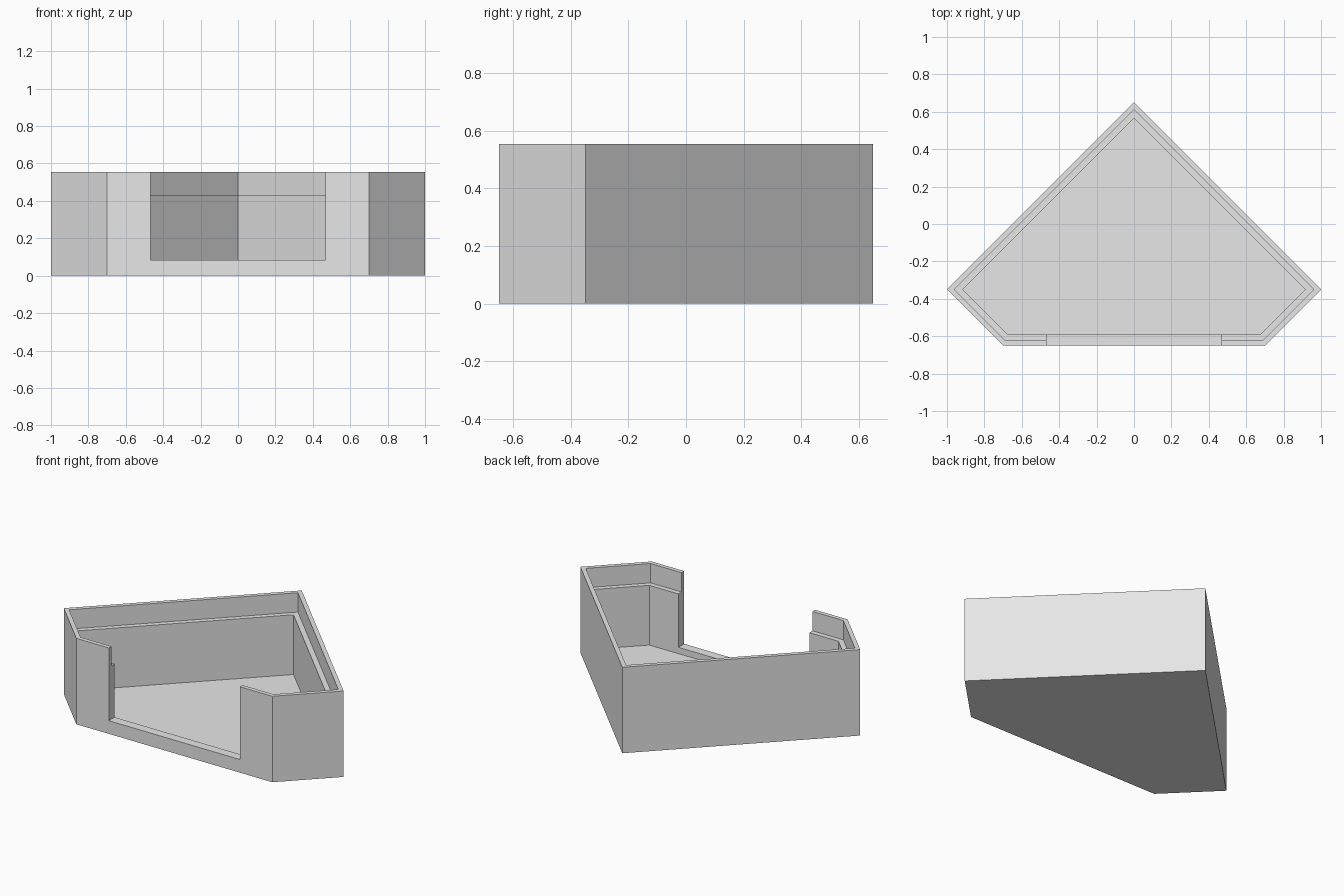
import bpy
import bmesh
from math import sqrt

cube = bpy.data.objects.get("Cube")
if cube:
    bpy.data.objects.remove(cube, do_unlink=True)

HEIGHT = 0.555
LEDGE_Z = 0.43
FLOOR_Z = 0.044
SILL_Z = 0.085
RIM = 0.027      # thickness of the upper wall
WALL = 0.059     # thickness of the wall under the ledge
OPENING = 0.468  # half width of the front opening

grey = bpy.data.materials.new("plain grey")
grey.use_nodes = True
grey.diffuse_color = (0.8, 0.8, 0.8, 1)
grey.node_tree.nodes["Principled BSDF"].inputs["Base Color"].default_value = (0.8, 0.8, 0.8, 1)


def outline(inset):
    """Five-sided corner plan, moved inwards by the inset."""
    d = inset * sqrt(2)
    side = (1 - d, -0.35)
    front = (0.7 + inset - d, -0.65 + inset)
    return [(0, 0.65 - d), (-side[0], side[1]), (-front[0], front[1]), front, side]


def make_object(name, bm):
    bmesh.ops.recalc_face_normals(bm, faces=bm.faces)
    mesh = bpy.data.meshes.new(name)
    bm.to_mesh(mesh)
    bm.free()
    mesh.materials.append(grey)
    obj = bpy.data.objects.new(name, mesh)
    bpy.context.collection.objects.link(obj)
    return obj


# Tray: outside wall, rim, ledge and floor joined ring by ring
bm = bmesh.new()
steps = [(0, 0), (0, HEIGHT), (RIM, HEIGHT), (RIM, LEDGE_Z), (WALL, LEDGE_Z), (WALL, FLOOR_Z)]
rings = [[bm.verts.new((x, y, z)) for x, y in outline(inset)] for inset, z in steps]
for low, high in zip(rings, rings[1:]):
    for i in range(5):
        j = (i + 1) % 5
        bm.faces.new((low[i], low[j], high[j], high[i]))
bm.faces.new(rings[0])
bm.faces.new(rings[-1])
tray = make_object("corner_tray", bm)

# Front opening cut down to the sill
bm = bmesh.new()
bmesh.ops.create_cube(bm, size=1)
for v in bm.verts:
    v.co.x *= 2 * OPENING
    v.co.y = -0.8 if v.co.y < 0 else -0.5
    v.co.z = SILL_Z if v.co.z < 0 else 0.7
cutter = make_object("opening_cutter", bm)
cutter.hide_render = True

cut = tray.modifiers.new("front_opening", 'BOOLEAN')
cut.operation = 'DIFFERENCE'
cut.solver = 'EXACT'
cut.object = cutter
bpy.context.view_layer.objects.active = tray
tray.select_set(True)
bpy.ops.object.modifier_apply(modifier=cut.name)
bpy.data.objects.remove(cutter, do_unlink=True)
